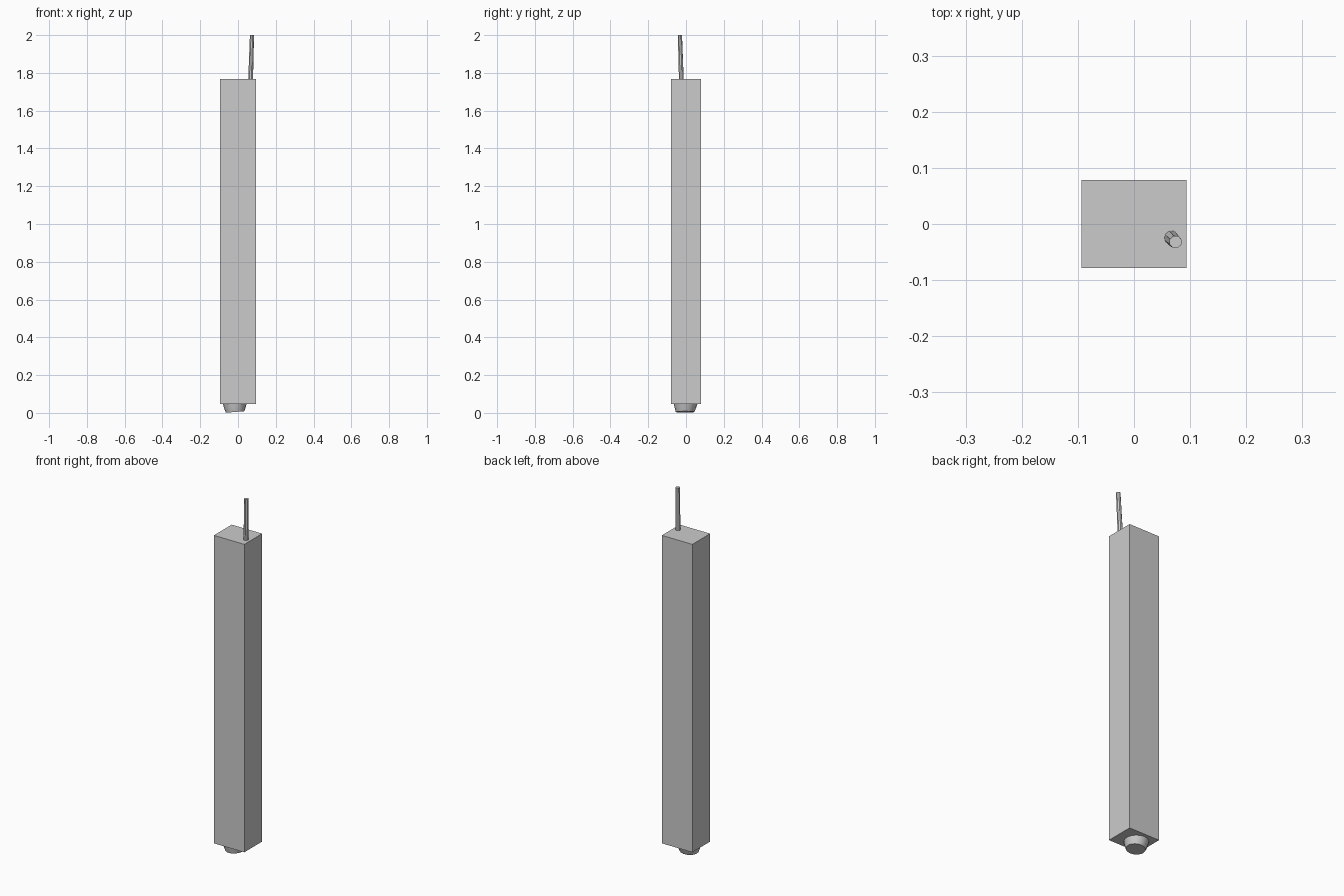
import bpy, bmesh
from math import cos, sin, tau

if "Cube" in bpy.data.objects:
    bpy.data.objects.remove(bpy.data.objects["Cube"])


def make_object(name, bm):
    bmesh.ops.recalc_face_normals(bm, faces=bm.faces)
    mesh = bpy.data.meshes.new(name)
    bm.to_mesh(mesh)
    bm.free()
    obj = bpy.data.objects.new(name, mesh)
    bpy.context.collection.objects.link(obj)
    return obj


def box(name, low, high):
    bm = bmesh.new()
    bmesh.ops.create_cube(bm, size=1)
    for v in bm.verts:
        v.co = [(a + b) / 2 + c * (b - a) for a, b, c in zip(low, high, v.co)]
    return make_object(name, bm)


def tapered_rod(name, rings, sides, phase=0.0):
    """Capped loft through (x, y, z, radius, tilt in x) rings."""
    bm = bmesh.new()
    loops = []
    for x, y, z, r, tilt in rings:
        loops.append([bm.verts.new((x + r * cos(a), y + r * sin(a), z + tilt * r * cos(a)))
                      for a in (phase + tau * i / sides for i in range(sides))])
    for lower, upper in zip(loops, loops[1:]):
        for i in range(sides):
            j = (i + 1) % sides
            bm.faces.new((lower[i], lower[j], upper[j], upper[i]))
    bm.faces.new(loops[0][::-1])
    bm.faces.new(loops[-1])
    return make_object(name, bm)


# Tall rectangular casing
box("casing", (-0.094, -0.0785, 0.048), (0.094, 0.0785, 1.768))

# Tapered round plug under the casing
plug = tapered_rod("bottom_plug", [(-0.015, -0.005, 0.005, 0.049, 0.08),
                                   (-0.017, -0.003, 0.03, 0.058, 0.03),
                                   (-0.017, -0.001, 0.06, 0.065, 0.0)], 16)

# Slightly leaning thin rod on top
tapered_rod("top_rod", [(0.066, -0.024, 1.74, 0.0135, 0.0),
                        (0.074, -0.032, 2.0, 0.0115, 0.0)], 8, 0.3)

# Smooth the plug side, keep its rim sharp
bpy.context.view_layer.objects.active = plug
plug.select_set(True)
bpy.ops.object.shade_smooth_by_angle()
